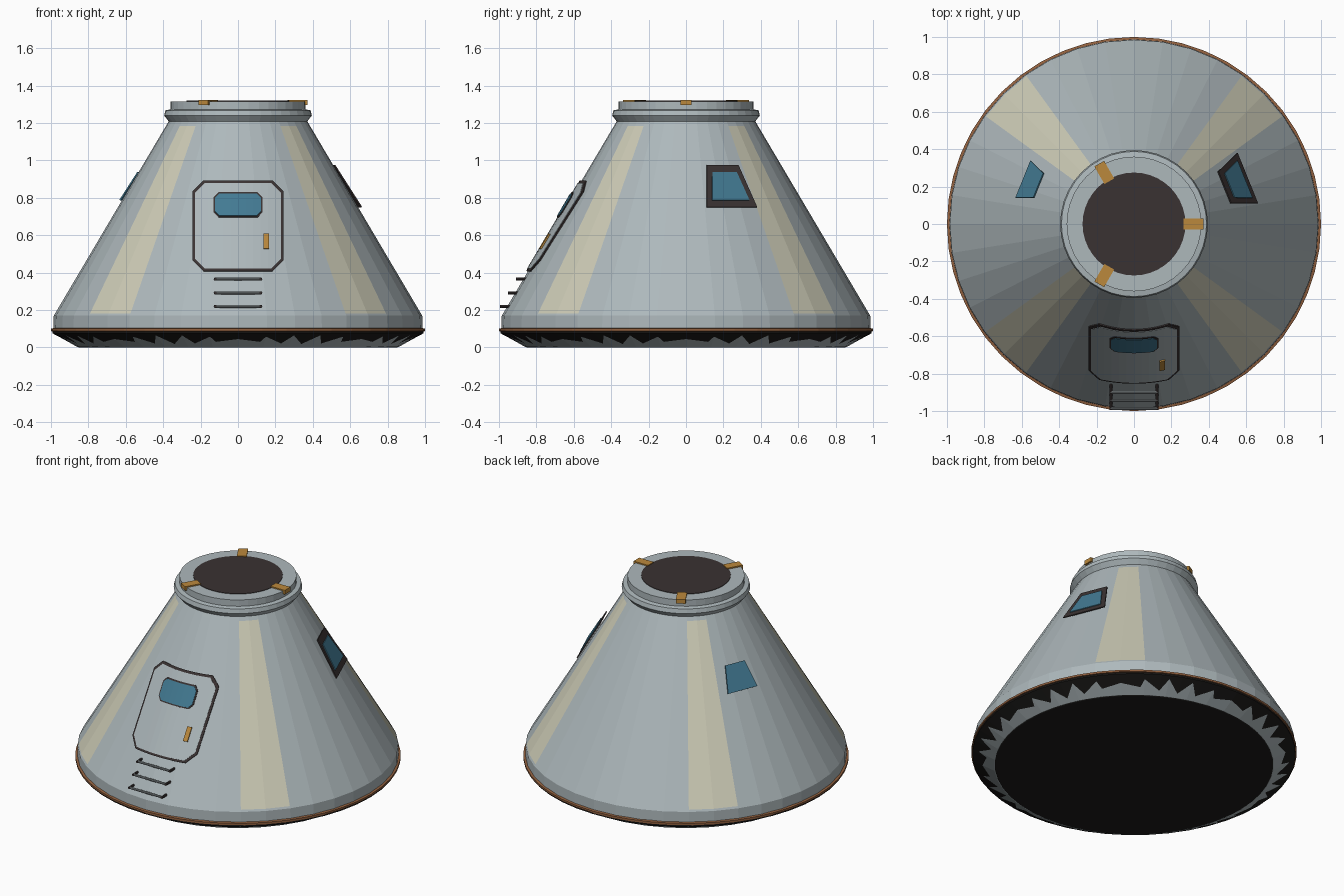
import bpy, bmesh
from math import cos, sin, pi, sqrt, radians, atan2, degrees
from mathutils import Matrix

cube = bpy.data.objects.get("Cube")
if cube:
    bpy.data.objects.remove(cube)


def material(name, rgb):
    m = bpy.data.materials.new(name)
    m.use_nodes = True
    m.diffuse_color = (*rgb, 1)
    m.node_tree.nodes["Principled BSDF"].inputs["Base Color"].default_value = (*rgb, 1)
    return m


HULL = material("hull grey", (0.42, 0.48, 0.50))
CREAM = material("cream stripe", (0.61, 0.60, 0.47))
GLASS = material("window blue", (0.055, 0.195, 0.29))
DARK = material("dark trim", (0.042, 0.032, 0.032))
BLACK = material("shield black", (0.012, 0.011, 0.01))
GOLD = material("gold", (0.50, 0.25, 0.045))
COPPER = material("copper band", (0.29, 0.12, 0.05))
METAL = material("step metal", (0.25, 0.28, 0.29))


def finish(name, bm, *mats):
    mesh = bpy.data.meshes.new(name)
    bm.to_mesh(mesh)
    bm.free()
    for m in mats:
        mesh.materials.append(m)
    obj = bpy.data.objects.new(name, mesh)
    bpy.context.collection.objects.link(obj)
    return obj


def lathe(name, profile, sides, *mats, caps=True, rule=None):
    """Turn a bottom-to-top (radius, height) profile into a faceted solid."""
    bm = bmesh.new()
    rings = [[bm.verts.new((r * cos(2 * pi * i / sides), r * sin(2 * pi * i / sides), z))
              for i in range(sides)] for r, z in profile]
    for a, b in zip(rings, rings[1:]):
        for i in range(sides):
            j = (i + 1) % sides
            bm.faces.new((a[i], a[j], b[j], b[i]))
    if caps:
        bm.faces.new(rings[0][::-1])
        bm.faces.new(rings[-1])
    if rule:
        for f in bm.faces:
            f.material_index = rule(f.calc_center_median())
    return finish(name, bm, *mats)


def cone(z):
    """Radius of the sloping hull wall at a height."""
    return 0.985 - (z - 0.17) * 0.5913


def plate(name, outline, lift, mat, azimuth=-90, flat=False, thick=0.007):
    """Thin plate from an outline (sideways, height), laid on the hull wall."""
    bm = bmesh.new()
    bm.faces.new([bm.verts.new((u, 0, z)) for u, z in outline])
    if not flat:
        for k in range(-6, 7):
            bmesh.ops.bisect_plane(bm, geom=bm.verts[:] + bm.edges[:] + bm.faces[:],
                                   plane_co=(k * 0.04, 0, 0), plane_no=(1, 0, 0))
    for v in bm.verts:
        r = cone(v.co.z) + lift
        v.co.y = -r if flat else -sqrt(r * r - v.co.x ** 2)
    obj = finish(name, bm, mat)
    obj.rotation_euler.z = radians(azimuth + 90)
    solid = obj.modifiers.new("thickness", "SOLIDIFY")
    solid.thickness = thick
    solid.offset = -1
    return obj


def chamfered(w, z0, z1, c):
    """Rectangle of half width w with cut corners, counter-clockwise."""
    return [(-w + c, z0), (w - c, z0), (w, z0 + c), (w, z1 - c),
            (w - c, z1), (-w + c, z1), (-w, z1 - c), (-w, z0 + c)]


def trapezoid(low, high, z0, z1):
    return [(-low, z0), (low, z0), (high, z1), (-high, z1)]


# Hull with four diagonal stripes, each two facets wide
def stripe(c):
    off = abs(degrees(atan2(c.y, c.x)) % 90 - 45)
    return int(off < 9 and 0.25 < c.z < 1.15)


lathe("hull", [(0.86, 0.003), (0.988, 0.075), (0.985, 0.17), (cone(0.182), 0.182),
               (cone(1.185), 1.185), (0.37, 1.21)], 40, HULL, CREAM, rule=stripe)

# Docking collar and its dark cover
lathe("collar", [(0.37, 1.208), (0.395, 1.24), (0.388, 1.268), (0.36, 1.273), (0.36, 1.316)],
      40, HULL)
lathe("docking_cover", [(0.275, 1.30), (0.275, 1.319)], 40, DARK)

# Heat shield and copper seam
lathe("heat_shield", [(0.85, 0), (0.993, 0.076), (0.993, 0.09)], 48, BLACK)
lathe("copper_seam", [(0.98, 0.083), (1.0, 0.087), (1.0, 0.1), (0.98, 0.105)], 48, COPPER,
      caps=False)

# Docking latches
for i in range(3):
    bm = bmesh.new()
    bmesh.ops.create_cube(bm, size=1, matrix=Matrix.Rotation(i * 2 * pi / 3, 4, "Z")
                          @ Matrix.Translation((0.318, 0, 1.31))
                          @ Matrix.Diagonal((0.108, 0.06, 0.028, 1)))
    finish(f"latch_{i + 1}", bm, GOLD)

# Hatch with window and handle
plate("hatch_frame", chamfered(0.243, 0.41, 0.893, 0.057), 0.011, DARK)
plate("hatch_panel", chamfered(0.23, 0.423, 0.88, 0.052), 0.014, HULL)
plate("hatch_window_frame", chamfered(0.13, 0.697, 0.83, 0.025), 0.018, DARK)
plate("hatch_window", chamfered(0.122, 0.705, 0.822, 0.021), 0.021, GLASS)
plate("hatch_handle", [(0.137, 0.53), (0.166, 0.53), (0.166, 0.61), (0.137, 0.61)],
      0.026, GOLD, thick=0.009)

# Side windows
plate("left_window_frame", trapezoid(0.145, 0.091, 0.752, 0.976), 0.016, DARK, 22, True)
for side, azimuth in (("left", 22), ("right", 158)):
    plate(side + "_window", trapezoid(0.107, 0.07, 0.789, 0.938), 0.022, GLASS, azimuth, True)


# Steps below the hatch
def rod(name, centre, length, axis, mat):
    bm = bmesh.new()
    turn = Matrix.Rotation(pi / 2, 4, axis)
    bmesh.ops.create_cone(bm, cap_ends=True, segments=8, radius1=0.008, radius2=0.008,
                          depth=length, matrix=Matrix.Translation(centre) @ turn)
    finish(name, bm, mat)


for i, z in enumerate((0.22, 0.292, 0.365)):
    y = -cone(z) - 0.03
    rod(f"step_{i + 1}_bar", (0, y, z), 0.25, "Y", METAL)
    for side, x in (("left", 0.122), ("right", -0.122)):
        rod(f"step_{i + 1}_{side}_post", (x, y + 0.022, z), 0.06, "X", DARK)
